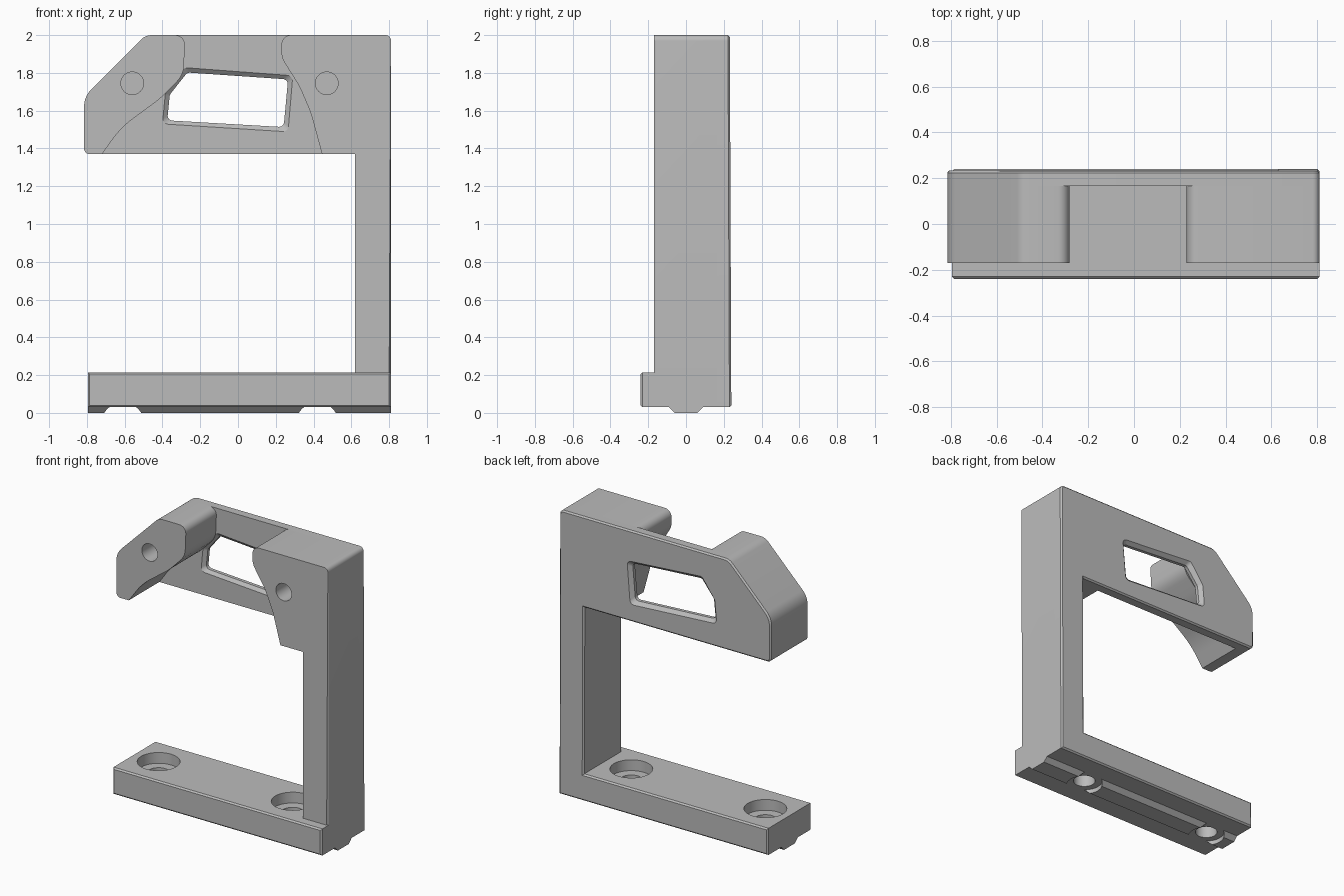
import bpy, bmesh, math
from mathutils import Vector

cube = bpy.data.objects.get("Cube")
if cube:
    bpy.data.objects.remove(cube, do_unlink=True)

grey = bpy.data.materials.new("plain_grey")
grey.use_nodes = True
grey.diffuse_color = (0.5, 0.5, 0.5, 1)
grey.node_tree.nodes["Principled BSDF"].inputs["Base Color"].default_value = (0.5, 0.5, 0.5, 1)

FRONT, WALL, BACK = -0.17, 0.165, 0.24
BOLTS = (-0.61, 0.42)


def rounded(points, steps=8):
    """Fillet a closed outline given as (x, z) or (x, z, radius)."""
    out = []
    for i, p in enumerate(points):
        c = Vector(p[:2])
        if len(p) == 2:
            out.append(c)
            continue
        a, b = Vector(points[i - 1][:2]) - c, Vector(points[(i + 1) % len(points)][:2]) - c
        half = a.angle(b) / 2
        t = min(p[2] / math.tan(half), a.length * 0.48, b.length * 0.48)
        centre = c + (a.normalized() + b.normalized()).normalized() * t / math.cos(half)
        s, e = c + a.normalized() * t - centre, c + b.normalized() * t - centre
        sweep = s.angle_signed(e)
        for k in range(steps + 1):
            ang = -sweep * k / steps
            out.append(centre + Vector((s.x * math.cos(ang) - s.y * math.sin(ang),
                                        s.x * math.sin(ang) + s.y * math.cos(ang))))
    return out


def loft(name, rings, edit=None):
    """Skin a stack of equal rings and cap both ends."""
    bm = bmesh.new()
    loops = [[bm.verts.new(v) for v in ring] for ring in rings]
    n = len(loops[0])
    for lo, hi in zip(loops, loops[1:]):
        for i in range(n):
            j = (i + 1) % n
            bm.faces.new((lo[i], lo[j], hi[j], hi[i]))
    caps = [bm.faces.new(loops[0][::-1]), bm.faces.new(loops[-1])]
    bmesh.ops.recalc_face_normals(bm, faces=bm.faces)
    if edit:
        edit(bm, caps)
    mesh = bpy.data.meshes.new(name)
    bm.to_mesh(mesh)
    bm.free()
    mesh.materials.append(grey)
    ob = bpy.data.objects.new(name, mesh)
    bpy.context.collection.objects.link(ob)
    return ob


def slab(name, outline, y0, y1, edit=None):
    return loft(name, [[(p.x, y, p.y) for p in outline] for y in (y0, y1)], edit)


def lathe(name, centre, axis, profile, sides=40):
    """Turned solid from (radius, height) pairs along y or z."""
    rings = []
    for r, h in profile:
        ring = []
        for k in range(sides):
            u, v = r * math.cos(math.tau * k / sides), r * math.sin(math.tau * k / sides)
            ring.append((centre[0] + u, h, centre[1] + v) if axis == "y"
                        else (centre[0] + u, centre[1] + v, h))
        rings.append(ring)
    return loft(name, rings)


def cut(ob, cutter):
    cutter.hide_render = True
    mod = ob.modifiers.new("cut", "BOOLEAN")
    mod.operation, mod.solver, mod.object = "DIFFERENCE", "EXACT", cutter
    bpy.context.view_layer.objects.active = ob
    bpy.ops.object.modifier_apply(modifier=mod.name)
    bpy.data.objects.remove(cutter, do_unlink=True)


def chamfer_cap(index, dy):
    """Chamfer the rim of one end cap."""
    def edit(bm, caps):
        bmesh.ops.inset_region(bm, faces=[caps[index]], thickness=0.01, use_even_offset=True)
        for v in caps[index].verts:
            v.co.y += dy
    return edit


def chamfer_column(bm, caps):
    edges = [e for e in caps[0].edges if e.calc_length() > 1.5]
    bmesh.ops.bevel(bm, geom=edges, offset=0.01, segments=1, affect="EDGES")


# Rear C-shaped plate, chamfered at the back
plate = slab("back_plate", rounded([
    (-0.795, 0.03), (0.81, 0.03), (0.81, 2, 0.03), (-0.49, 2, 0.08),
    (-0.815, 1.675, 0.13), (-0.815, 1.37, 0.03), (0.62, 1.37),
    (0.62, 0.215), (-0.795, 0.215)]), WALL, BACK - 0.01, chamfer_cap(1, 0.01))

# Tilted window, flared towards both faces
window = rounded([(-0.4, 1.53, 0.03), (0.265, 1.488, 0.03), (0.29, 1.785, 0.03),
                  (-0.285, 1.828, 0.03), (-0.385, 1.69, 0.04)])
mid = Vector((-0.055, 1.655))
rings = []
for y, inset in ((0.15, 0), (WALL, 0), (0.185, 0.024), (0.215, 0.024), (BACK, 0), (0.26, 0)):
    rings.append([(mid.x + (p.x - mid.x) * (1 - inset / 0.33), y,
                   mid.y + (p.y - mid.y) * (1 - inset / 0.16)) for p in window])
cut(plate, loft("window_cutter", rings))

# Slight draft on the back face
for v in plate.data.vertices:
    if v.co.y > 0.2:
        v.co.y -= 0.004 * v.co.z

# Outer lug
lug = slab("outer_lug", rounded([
    (-0.72, 1.37), (-0.62, 1.51, 0.5), (-0.41, 1.665, 0.5), (-0.288, 1.79, 0.13),
    (-0.28, 2, 0.05), (-0.49, 2, 0.08), (-0.815, 1.675, 0.13),
    (-0.815, 1.37, 0.03)]), FRONT, WALL)

# Column with the inner lug
column = slab("column_and_inner_lug", rounded([
    (0.445, 1.37), (0.62, 1.37), (0.62, 0.215), (0.81, 0.215), (0.81, 2, 0.03),
    (0.23, 2, 0.05), (0.23, 1.88, 0.12), (0.325, 1.73, 0.4), (0.385, 1.59, 0.5)]),
    FRONT, WALL, chamfer_column)

# Blind holes in the lugs
for ob, x in ((lug, -0.56), (column, 0.47)):
    cut(ob, lathe("hole_cutter", (x, 1.745), "y", ((0.06, -0.3), (0.06, 0.08))))

# Base bar, chamfered at the front
base = slab("base_bar", rounded([(-0.795, 0.03), (0.81, 0.03), (0.81, 0.215), (-0.795, 0.215)]),
            -0.23, WALL, chamfer_cap(0, -0.01))

# Locating rail under the base
rail = loft("bottom_rail", [[(x, -0.09, 0.03), (x, -0.06, 0), (x, 0.06, 0), (x, 0.09, 0.03)]
                            for x in (-0.795, 0.81)])

# Counterbored bolt holes and the rail gaps around them
for x in BOLTS:
    cut(base, lathe("bolt_cutter", (x, 0), "z",
                    ((0.07, -0.05), (0.07, 0.14), (0.135, 0.14), (0.135, 0.3))))
    cut(rail, lathe("gap_cutter", (x, 0), "z", ((0.115, -0.05), (0.115, 0.1))))

# Smooth shading with crisp edges
bpy.ops.object.select_all(action="DESELECT")
for ob in (plate, lug, column, base, rail):
    ob.select_set(True)
bpy.context.view_layer.objects.active = plate
bpy.ops.object.shade_smooth_by_angle(angle=math.radians(25))
